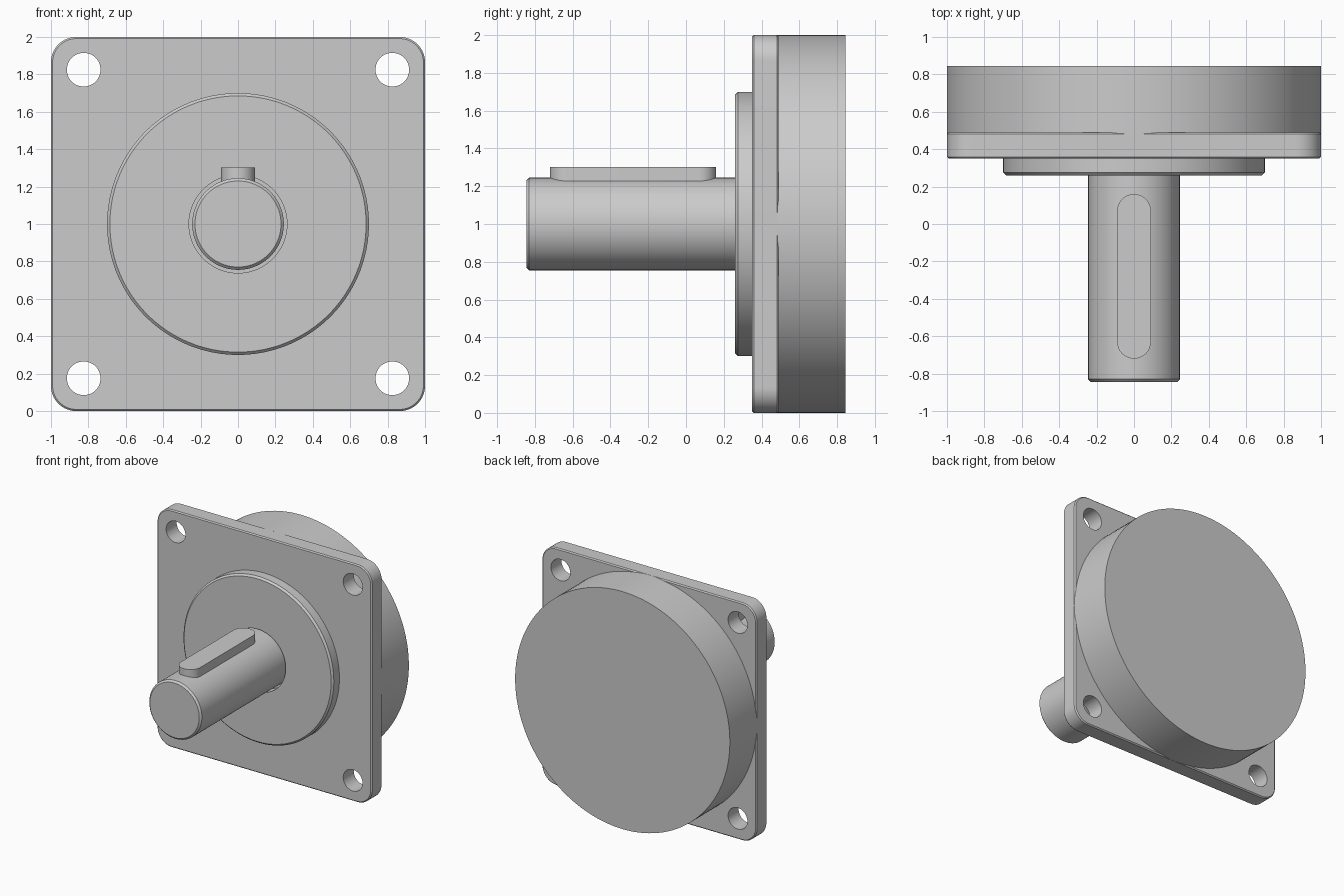
import bpy, bmesh, math

if "Cube" in bpy.data.objects:
    bpy.data.objects.remove(bpy.data.objects["Cube"])

CZ = 1.0  # height of the shaft axis


def finish(name, bm):
    bmesh.ops.recalc_face_normals(bm, faces=bm.faces)
    me = bpy.data.meshes.new(name)
    bm.to_mesh(me)
    bm.free()
    ob = bpy.data.objects.new(name, me)
    bpy.context.collection.objects.link(ob)
    return ob


def smooth(ob):
    bpy.ops.object.select_all(action='DESELECT')
    ob.select_set(True)
    bpy.context.view_layer.objects.active = ob
    bpy.ops.object.shade_smooth_by_angle(angle=math.radians(30))


def loft(name, loops):
    """Skin equal-length point loops and cap both ends."""
    bm = bmesh.new()
    rings = [[bm.verts.new(p) for p in loop] for loop in loops]
    n = len(rings[0])
    for a, b in zip(rings, rings[1:]):
        for i in range(n):
            j = (i + 1) % n
            bm.faces.new((a[i], a[j], b[j], b[i]))
    bm.faces.new(rings[0])
    bm.faces.new(rings[-1])
    return finish(name, bm)


def lathe(name, profile, x=0, z=CZ, n=128):
    """Turn a (radius, y) profile about an axis parallel to y."""
    ang = [2 * math.pi * i / n for i in range(n)]
    return loft(name, [[(x + r * math.cos(a), y, z + r * math.sin(a)) for a in ang]
                       for r, y in profile])


def rounded(hx, hy, r, seg=16):
    """Outline of a rounded rectangle."""
    pts = []
    for k, (sx, sy) in enumerate(((1, 1), (-1, 1), (-1, -1), (1, -1))):
        for i in range(seg + 1):
            a = math.pi / 2 * (k + i / seg)
            pts.append((sx * (hx - r) + r * math.cos(a), sy * (hy - r) + r * math.sin(a)))
    return pts


# square mounting flange with chamfered rim
C = 0.009
flange = loft("mounting_flange", [
    [(u, y, CZ + v) for u, v in rounded(1 - d, 1 - d, 0.135 - d)]
    for d, y in ((C, 0.35), (0, 0.35 + C), (0, 0.49 - C), (C, 0.49))])

# four bolt holes
for sx in (-1, 1):
    for sz in (-1, 1):
        cutter = lathe("bolt_hole_cutter", [(0.09, 0.2), (0.09, 0.7)],
                       0.825 * sx, CZ + 0.825 * sz, 48)
        cutter.hide_render = True
        mod = flange.modifiers.new("bolt_hole", 'BOOLEAN')
        mod.object = cutter
        mod.solver = 'EXACT'
        bpy.context.view_layer.objects.active = flange
        bpy.ops.object.modifier_apply(modifier=mod.name)
        bpy.data.objects.remove(cutter)
smooth(flange)

# round housing behind the flange
smooth(lathe("rear_housing", [(1, 0.482), (1, 0.845)]))

# pilot boss with clearance recess around the shaft
smooth(lathe("pilot_boss", [(0.70, 0.36), (0.70, 0.275), (0.685, 0.26),
                            (0.262, 0.26), (0.262, 0.34)]))

# output shaft with chamfered end
smooth(lathe("output_shaft", [(0.23, -0.845), (0.245, -0.83), (0.245, 0.345)], n=96))

# round-ended shaft key
smooth(loft("shaft_key", [[(u, -0.28 + v, z) for u, v in rounded(0.09, 0.44, 0.0899)]
                          for z in (1.15, 1.303)]))
